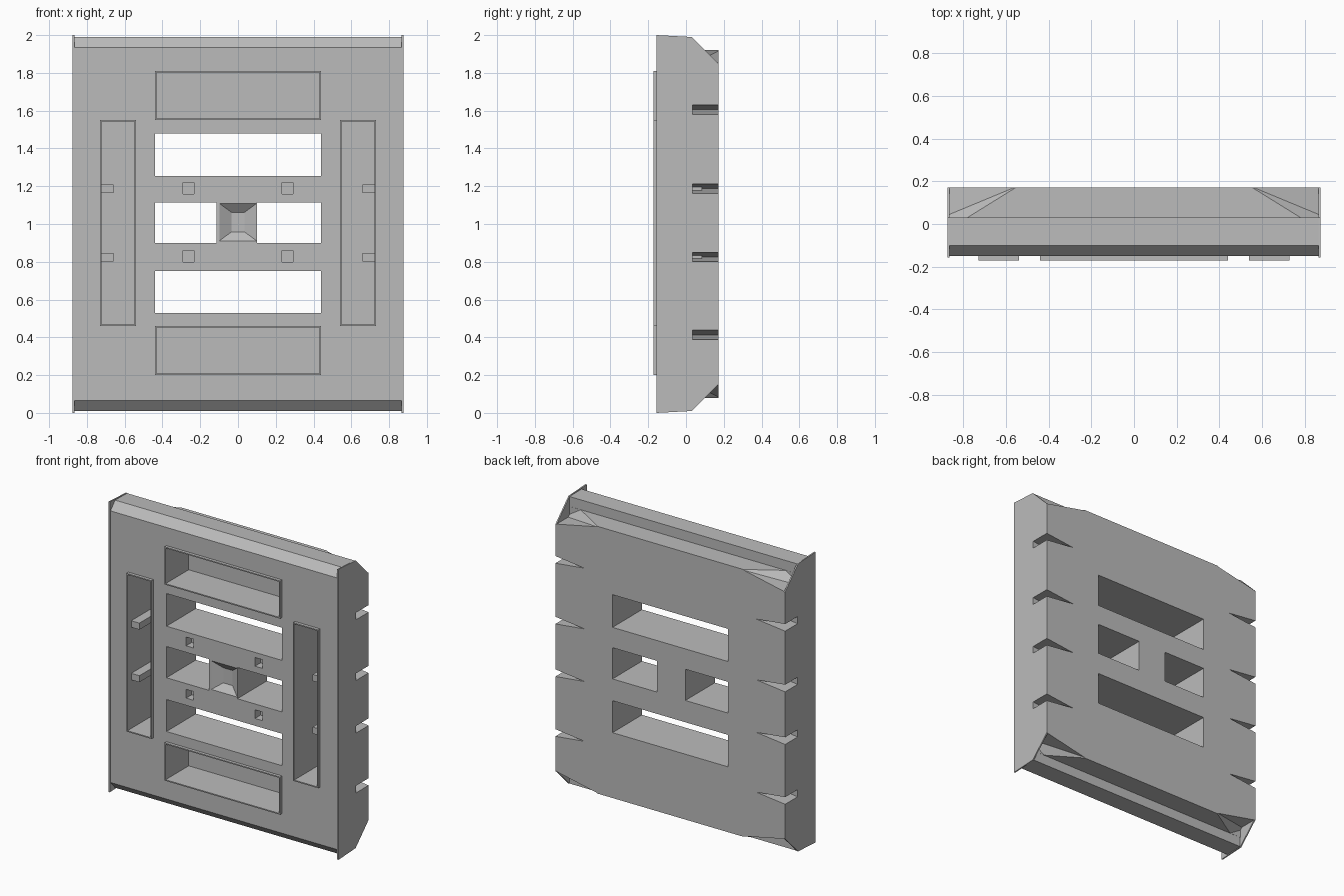
import bpy, bmesh
from mathutils import Vector

if "Cube" in bpy.data.objects:
    bpy.data.objects.remove(bpy.data.objects["Cube"])

mat = bpy.data.materials.new("plain grey")
mat.diffuse_color = (0.5, 0.5, 0.5, 1)
mat.use_nodes = True
mat.node_tree.nodes["Principled BSDF"].inputs["Base Color"].default_value = mat.diffuse_color


def hull(name, pts):
    """Convex solid around a few points."""
    bm = bmesh.new()
    for p in pts:
        bm.verts.new(p)
    bmesh.ops.convex_hull(bm, input=bm.verts[:])
    bmesh.ops.dissolve_limit(bm, angle_limit=0.01, verts=bm.verts[:], edges=bm.edges[:])
    bmesh.ops.recalc_face_normals(bm, faces=bm.faces[:])
    return finish(name, bm)


def finish(name, bm):
    me = bpy.data.meshes.new(name)
    bm.to_mesh(me)
    bm.free()
    me.materials.append(mat)
    ob = bpy.data.objects.new(name, me)
    bpy.context.collection.objects.link(ob)
    return ob


def box(name, x0, x1, y0, y1, z0, z1):
    return hull(name, [(x, y, z) for x in (x0, x1) for y in (y0, y1) for z in (z0, z1)])


def extrude_x(name, profile, x0, x1):
    """Extrude a (y, z) profile along x."""
    bm = bmesh.new()
    f = bm.faces.new([bm.verts.new((x0, y, z)) for y, z in profile])
    r = bmesh.ops.extrude_face_region(bm, geom=[f])
    bmesh.ops.translate(bm, vec=(x1 - x0, 0, 0),
                        verts=[v for v in r["geom"] if isinstance(v, bmesh.types.BMVert)])
    bmesh.ops.recalc_face_normals(bm, faces=bm.faces[:])
    return finish(name, bm)


def mirrored(half):
    """Complete a profile by mirroring it about z = 1."""
    return half + [(y, 2 - z) for y, z in reversed(half)]


# Main slab: bevelled front edges, stepped ledges at the back
body = extrude_x("panel_body", mirrored(
    [(-.15, 1.935), (-.10, 1.99), (.03, 1.988), (.03, 1.92), (.171, 1.92)]), -.868, .868)
cutters = []


def cut(ob):
    ob.hide_render = True
    cutters.append(ob)


# Windows
for x0, x1, z0, z1 in [(-.44, .44, 1.255, 1.48), (-.44, .44, .53, .75),
                       (-.44, -.115, .90, 1.115), (.10, .44, .90, 1.115)]:
    cut(box("window_cutter", x0, x1, -.3, .3, z0, z1))

# Framed recesses
frames = [(-.44, .44, 1.55, 1.81), (-.44, .44, .20, .46),
          (-.73, -.54, .46, 1.55), (.54, .73, .46, 1.55)]
t = .008
for x0, x1, z0, z1 in frames:
    cut(box("recess_cutter", x0 + t, x1 - t, -.3, .08, z0 + t, z1 - t))

# Small pockets in the cross bars and a tapered pit in the middle post
for s in (-1, 1):
    for z in (.83, 1.19):
        cut(box("pocket_cutter", s * .262 - .028, s * .262 + .028, -.3, -.09, z - .03, z + .03))
cut(hull("pit_cutter", [(x * w, y, 1.01 + z * h) for x in (-1, 1) for z in (-1, 1)
                        for w, h, y in ((.10, .10, -.151), (.035, .052, -.11))]))

# Sloped back corners and wedge notches in the side edges
for s in (-1, 1):
    for m in (-1, 1):
        pts = [(.78, .031, .92), (.54, .18, .92), (.9, .18, .845), (.9, .031, .845),
               (.78, .031, 1.1), (.54, .18, 1.1), (.9, .18, 1.1), (.9, .031, 1.1)]
        cut(hull("corner_cutter", [(s * x, y, 1 + m * z) for x, y, z in pts]))
notches = []
for s in (-1, 1):
    for z in (1.605, 1.187, .825, .413):
        def wedge():
            return hull("notch_cutter", [(s * x, y, z + d) for y in (.035, .3)
                                         for x, d in ((.95, -.033), (.95, .033), (.655, 0))])
        cut(wedge())
        w = wedge()
        w.hide_render = True
        notches.append((s, w))


def carve(ob, tools):
    for c in tools:
        m = ob.modifiers.new("cut", "BOOLEAN")
        m.operation, m.solver, m.object = "DIFFERENCE", "EXACT", c
    bpy.context.view_layer.update()
    ev = ob.evaluated_get(bpy.context.evaluated_depsgraph_get())
    me = bpy.data.meshes.new_from_object(ev)
    ob.modifiers.clear()
    ob.data = me


carve(body, cutters)

# Side cover plates with sharp front corners
for s, name in ((-1, "left_side_plate"), (1, "right_side_plate")):
    plate = extrude_x(name, mirrored([(-.157, 2.0), (.03, 1.99), (.171, 1.85)]),
                      s * .866, s * .875)
    carve(plate, [w for side, w in notches if side == s])

for ob in cutters + [w for _, w in notches]:
    bpy.data.objects.remove(ob)

# Thin raised rims around the recesses
for x0, x1, z0, z1 in frames:
    box("rim_left", x0, x0 + t, -.171, -.14, z0, z1)
    box("rim_right", x1 - t, x1, -.171, -.14, z0, z1)
    box("rim_bottom", x0, x1, -.171, -.14, z0, z0 + t)
    box("rim_top", x0, x1, -.171, -.14, z1 - t, z1)

# Ribs inside the side recesses
for s in (-1, 1):
    for z in (1.187, .825):
        a, b = sorted((s * .66, s * .735))
        box("recess_rib", a, b, -.13, .085, z - .0225, z + .0225)
